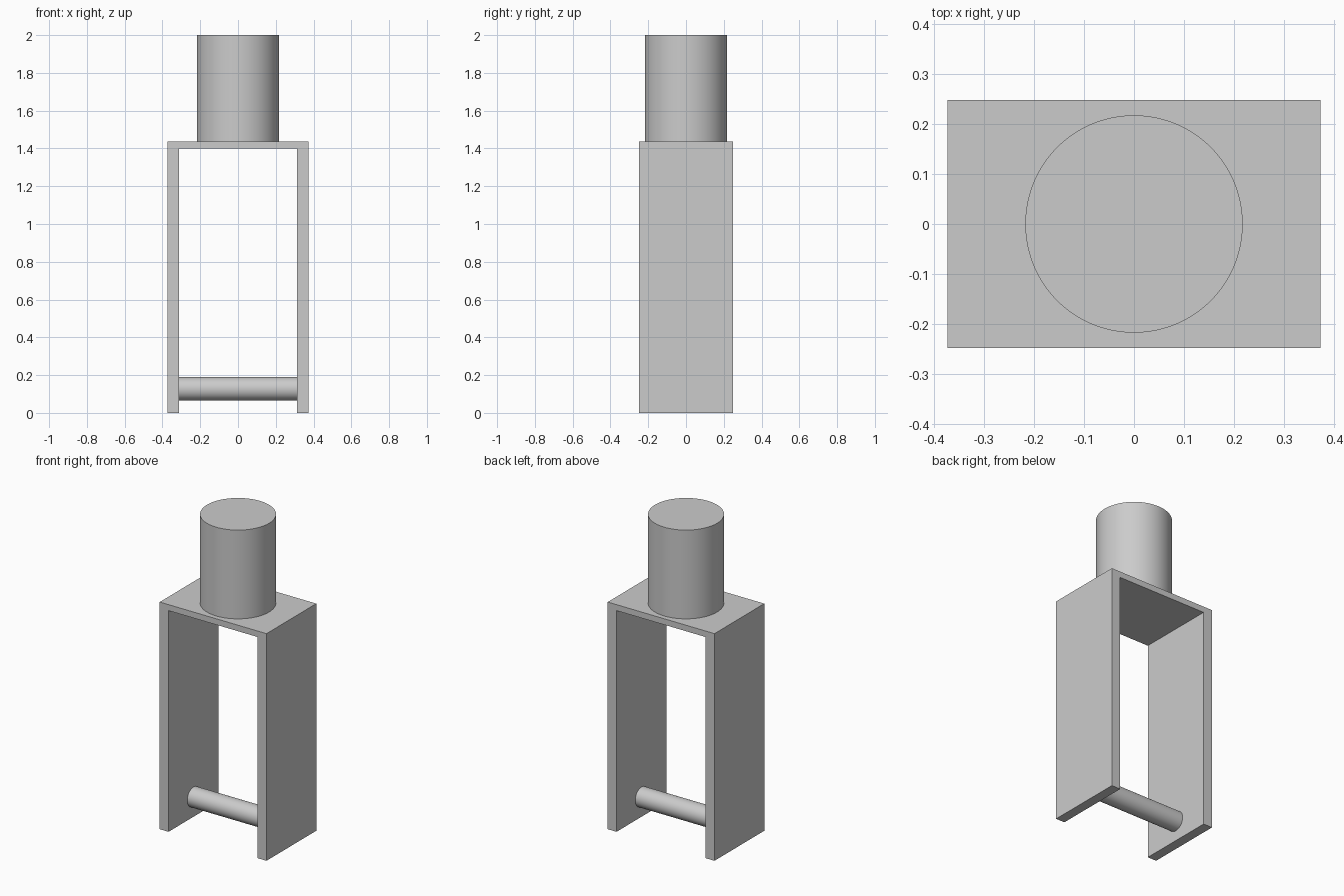
import bpy
import bmesh
import math

cube = bpy.data.objects.get("Cube")
if cube:
    bpy.data.objects.remove(cube, do_unlink=True)

# Single plain grey material
grey = bpy.data.materials.new("plain grey")
grey.use_nodes = True
colour = (0.6, 0.6, 0.6, 1)
grey.diffuse_color = colour
grey.node_tree.nodes["Principled BSDF"].inputs["Base Color"].default_value = colour

HALF_WIDTH, HALF_DEPTH = 0.374, 0.249
INNER, PLATE_BOTTOM, PLATE_TOP = 0.312, 1.40, 1.438


def add_rod(name, radius, length, location, rotation=(0, 0, 0)):
    bpy.ops.mesh.primitive_cylinder_add(vertices=96, radius=radius, depth=length,
                                        location=location, rotation=rotation)
    rod = bpy.context.object
    rod.name = name
    rod.data.materials.append(grey)
    bpy.ops.object.shade_smooth_by_angle(angle=math.radians(30))
    return rod


# Fork frame: upside-down U profile extruded front to back
half = [(HALF_WIDTH, PLATE_TOP), (HALF_WIDTH, 0), (INNER, 0), (INNER, PLATE_BOTTOM)]
profile = half + [(-x, z) for x, z in reversed(half)]
bm = bmesh.new()
face = bm.faces.new([bm.verts.new((x, -HALF_DEPTH, z)) for x, z in profile])
extruded = bmesh.ops.extrude_face_region(bm, geom=[face])
bmesh.ops.translate(bm, vec=(0, 2 * HALF_DEPTH, 0),
                    verts=[v for v in extruded["geom"] if isinstance(v, bmesh.types.BMVert)])
bmesh.ops.recalc_face_normals(bm, faces=bm.faces)
mesh = bpy.data.meshes.new("fork_frame")
bm.to_mesh(mesh)
bm.free()
mesh.materials.append(grey)
bpy.context.collection.objects.link(bpy.data.objects.new("fork_frame", mesh))

# Round stem standing on the top plate
add_rod("stem", 0.218, 2 - PLATE_TOP, (0, 0, (2 + PLATE_TOP) / 2))

# Axle pin spanning the two legs
add_rod("axle_pin", 0.062, 2 * INNER, (0, 0, 0.127), (0, math.pi / 2, 0))
